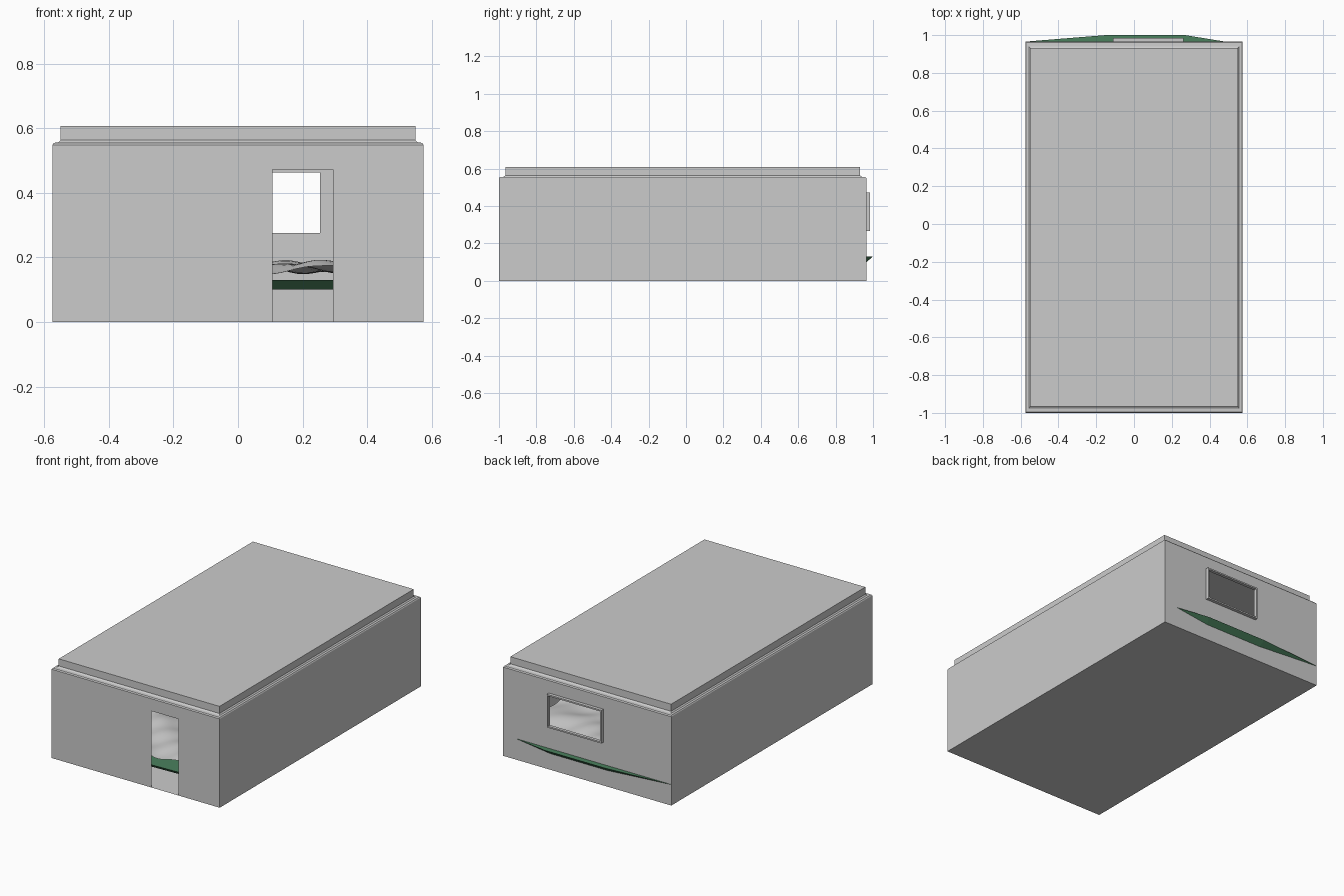
import bpy, bmesh
from math import sin, cos

if "Cube" in bpy.data.objects:
    bpy.data.objects.remove(bpy.data.objects["Cube"])

CY = -0.0175          # centre of the building along y
HX, HY = 0.575, 0.9825


def finish(name, bm, colour=None, smooth=False):
    bmesh.ops.remove_doubles(bm, verts=bm.verts, dist=1e-5)
    bmesh.ops.recalc_face_normals(bm, faces=bm.faces)
    me = bpy.data.meshes.new(name)
    bm.to_mesh(me)
    bm.free()
    ob = bpy.data.objects.new(name, me)
    bpy.context.collection.objects.link(ob)
    if colour:
        mat = bpy.data.materials.new(name + "_colour")
        mat.diffuse_color = colour
        mat.use_nodes = True
        mat.node_tree.nodes["Principled BSDF"].inputs["Base Color"].default_value = mat.diffuse_color
        me.materials.append(mat)
    if smooth:
        for p in me.polygons:
            p.use_smooth = True
    return ob


def quad(bm, pts):
    bm.faces.new([bm.verts.new(p) for p in pts])


def wall_with_hole(bm, y, x0, x1, z0, z1, top):
    # panels on a 3 x 3 layout, leaving the opening free
    xs, zs = [-HX, x0, x1, HX], [0, z0, z1, top]
    for i in range(3):
        for k in range(3):
            if (i, k) == (1, 1) or zs[k + 1] - zs[k] < 1e-6:
                continue
            quad(bm, [(xs[i], y, zs[k]), (xs[i + 1], y, zs[k]),
                      (xs[i + 1], y, zs[k + 1]), (xs[i], y, zs[k + 1])])


# Building shell: thin walls, softened ledge and raised roof
DOOR = (0.107, 0.294, 0.0, 0.473)
WINDOW = (-0.105, 0.258, 0.272, 0.470)
bm = bmesh.new()
WALL_TOP = 0.549
wall_with_hole(bm, CY - HY, *DOOR, WALL_TOP)
wall_with_hole(bm, CY + HY, *WINDOW, WALL_TOP)
for s in (-1, 1):
    quad(bm, [(s * HX, CY - HY, 0), (s * HX, CY + HY, 0),
              (s * HX, CY + HY, WALL_TOP), (s * HX, CY - HY, WALL_TOP)])


def ring(inset, z):
    x, y = HX - inset, HY - inset * 1.35
    return [(-x, CY - y, z), (x, CY - y, z), (x, CY + y, z), (-x, CY + y, z)]


profile = [(0, WALL_TOP), (0.004, 0.555), (0.018, 0.556), (0.025, 0.563), (0.025, 0.607)]
rings = [ring(*p) for p in profile]
for a, b in zip(rings, rings[1:]):
    for i in range(4):
        j = (i + 1) % 4
        quad(bm, [a[i], a[j], b[j], b[i]])
quad(bm, rings[-1])
quad(bm, ring(0, 0))
finish("building_shell", bm)

# Window frame on the back wall
fx0, fx1, fz0, fz1, t = -0.110, 0.263, 0.267, 0.472, 0.009
bm = bmesh.new()
for y0, y1 in ((CY + HY, 0.985),):
    outer = [(fx0, fz0), (fx1, fz0), (fx1, fz1), (fx0, fz1)]
    inner = [(fx0 + t, fz0 + t), (fx1 - t, fz0 + t), (fx1 - t, fz1 - t), (fx0 + t, fz1 - t)]
    for i in range(4):
        j = (i + 1) % 4
        for (a, ya), (b, yb) in (((outer, y0), (outer, y1)), ((outer, y1), (inner, y1)),
                                 ((inner, y1), (inner, y0)), ((inner, y0), (outer, y0))):
            quad(bm, [(a[i][0], ya, a[i][1]), (a[j][0], ya, a[j][1]),
                      (b[j][0], yb, b[j][1]), (b[i][0], yb, b[i][1])])
finish("window_frame", bm)

# Green ground slab with an undercut rim, poking out at the back
outline = [(-0.57, 0.966), (-0.15, 1.0), (0.27, 1.0), (0.48, 0.966), (0.565, 0.80),
           (0.57, 0.0), (0.56, -0.85), (0.42, -0.97), (0.0, -0.985), (-0.45, -0.97),
           (-0.57, -0.80), (-0.572, 0.0)]
bm = bmesh.new()
low = [(x * 0.94, y * 0.965, 0.10) for x, y in outline]
high = [(x, y, 0.13) for x, y in outline]
for i in range(len(outline)):
    j = (i + 1) % len(outline)
    quad(bm, [low[i], low[j], high[j], high[i]])
quad(bm, high)
quad(bm, low)
finish("green_ground", bm, (0.07, 0.22, 0.11, 1))

# Rippled sheet lying over the ground
bm = bmesh.new()
bmesh.ops.create_grid(bm, x_segments=40, y_segments=70, size=1)
for v in bm.verts:
    x, y = v.co.x * 0.53, v.co.y * 0.91
    z = 0.17 + 0.011 * sin(17 * y + 3 * sin(5 * x)) + 0.008 * cos(19 * x + 6 * y) \
        + 0.004 * sin(31 * x - 23 * y)
    v.co = (x, y + CY, z)
finish("rippled_sheet", bm, smooth=True)
